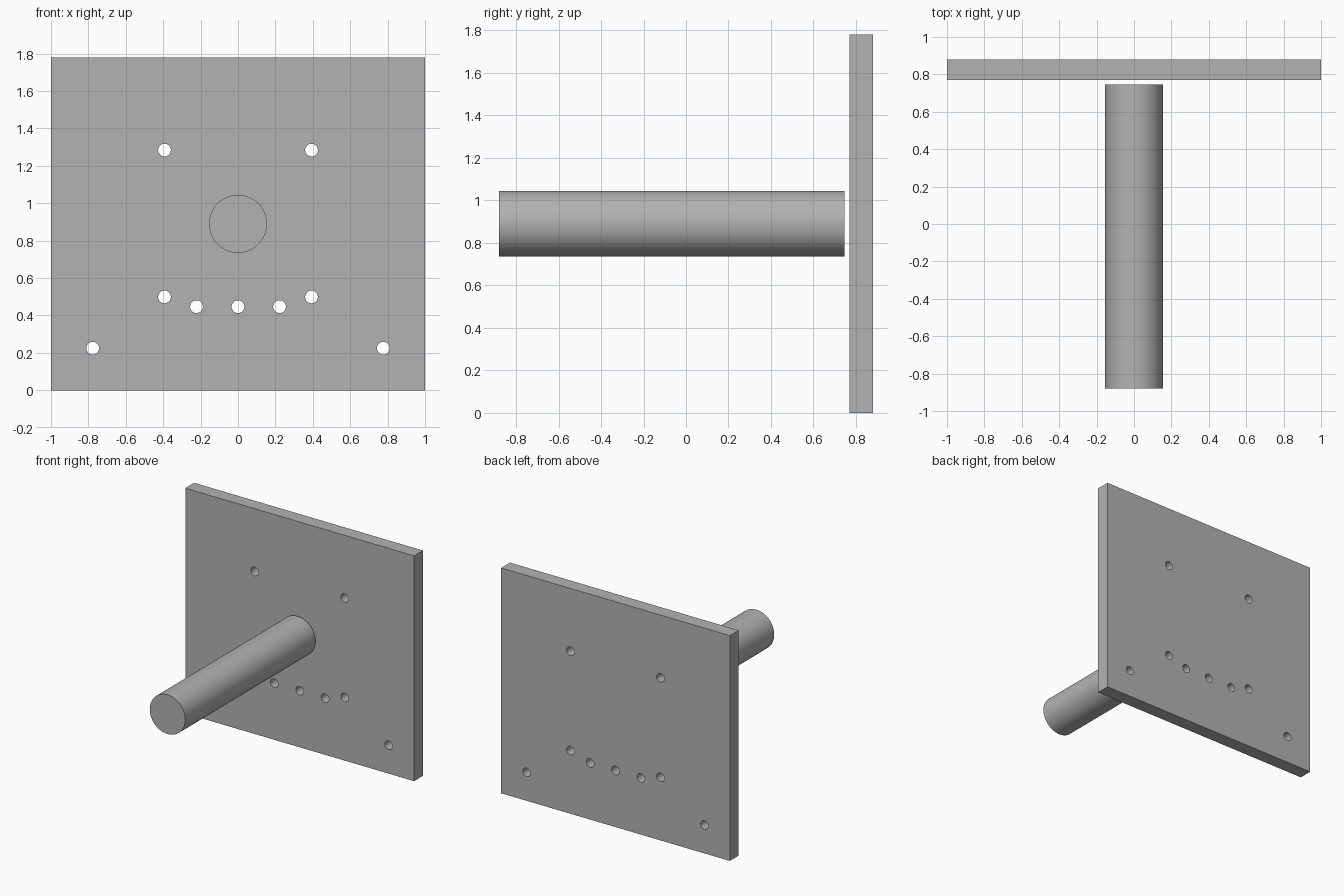
import bpy
import bmesh
from math import radians
from mathutils import Matrix, Vector

cube = bpy.data.objects.get("Cube")
if cube:
    bpy.data.objects.remove(cube, do_unlink=True)

WIDTH, HEIGHT = 2.0, 1.78
PLATE_FRONT, PLATE_BACK = 0.77, 0.88
ROD_FRONT, ROD_BACK, ROD_RADIUS = -0.88, 0.745, 0.155
HOLE_RADIUS = 0.034

# Single grey finish
grey = bpy.data.materials.new("plain grey")
grey.use_nodes = True
colour = (0.45, 0.45, 0.45, 1)
grey.diffuse_color = colour
grey.node_tree.nodes["Principled BSDF"].inputs["Base Color"].default_value = colour


def add_rod(bm, x, z, radius, y0, y1, sides):
    """Capped cylinder running along y."""
    place = Matrix.Translation((x, (y0 + y1) / 2, z)) @ Matrix.Rotation(radians(90), 4, "X")
    bmesh.ops.create_cone(bm, cap_ends=True, segments=sides, radius1=radius,
                          radius2=radius, depth=y1 - y0, matrix=place)


def make_object(name, bm):
    mesh = bpy.data.meshes.new(name)
    bm.to_mesh(mesh)
    bm.free()
    mesh.materials.append(grey)
    obj = bpy.data.objects.new(name, mesh)
    bpy.context.collection.objects.link(obj)
    return obj


def smooth(obj):
    bpy.ops.object.select_all(action="DESELECT")
    obj.select_set(True)
    bpy.context.view_layer.objects.active = obj
    bpy.ops.object.shade_smooth_by_angle(angle=radians(30))


# Square-edged back plate
bm = bmesh.new()
size = Vector((WIDTH, PLATE_BACK - PLATE_FRONT, HEIGHT))
centre = Vector((0, (PLATE_FRONT + PLATE_BACK) / 2, HEIGHT / 2))
bmesh.ops.create_cube(bm, size=1, matrix=Matrix.Translation(centre) @ Matrix.Diagonal(size).to_4x4())
plate = make_object("back_plate", bm)

# Through holes: mirrored pairs and one on the centre line
bm = bmesh.new()
pairs = [(0.393, 1.284), (0.393, 0.499), (0.222, 0.447), (0.777, 0.225)]
holes = [(0, 0.447)] + [(side * x, z) for x, z in pairs for side in (-1, 1)]
for x, z in holes:
    add_rod(bm, x, z, HOLE_RADIUS, PLATE_FRONT - 0.1, PLATE_BACK + 0.1, 32)
cutter = make_object("hole_cutter", bm)

cut = plate.modifiers.new("holes", "BOOLEAN")
cut.operation = "DIFFERENCE"
cut.solver = "EXACT"
cut.object = cutter
bpy.context.view_layer.objects.active = plate
bpy.ops.object.modifier_apply(modifier=cut.name)
bpy.data.objects.remove(cutter, do_unlink=True)
smooth(plate)

# Round rod standing just clear of the plate
bm = bmesh.new()
add_rod(bm, 0, HEIGHT / 2, ROD_RADIUS, ROD_FRONT, ROD_BACK, 64)
smooth(make_object("round_rod", bm))
